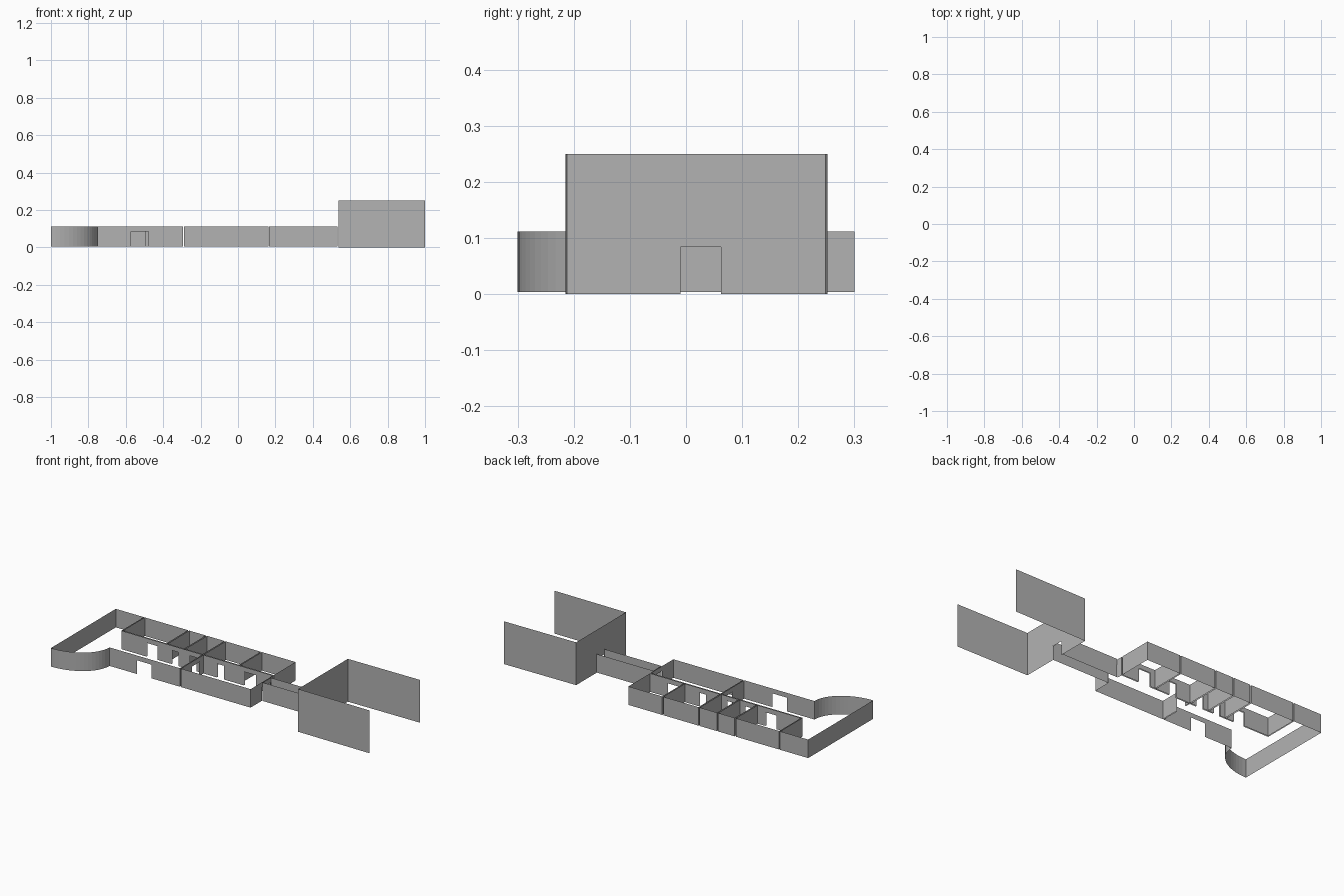
import bpy, math

if "Cube" in bpy.data.objects:
    bpy.data.objects.remove(bpy.data.objects["Cube"])

Z0, Z1, DOOR = 0.004, 0.112, 0.084

# dark grey wall paint
paint = bpy.data.materials.new("wall_grey")
paint.diffuse_color = (0.45, 0.45, 0.45, 1)
paint.use_nodes = True
paint.node_tree.nodes["Principled BSDF"].inputs["Base Color"].default_value = paint.diffuse_color


def wall_quads(p, q, z0, z1, doors):
    """Vertical panels from p to q, leaving an opening below a lintel for each door.
    Doors are (axis, fixed coordinate, start, end)."""
    axis = 0 if abs(p[0] - q[0]) > abs(p[1] - q[1]) else 1
    cuts = []
    length = q[axis] - p[axis]
    for a, fixed, s, e in doors:
        if a == axis and abs(p[1 - a] - fixed) < 0.004 and abs(q[1 - a] - fixed) < 0.004:
            t = sorted(((s - p[a]) / length, (e - p[a]) / length))
            if t[0] > 0 and t[1] < 1:
                cuts.append(t)
    spans, pos = [], 0
    for s, e in sorted(cuts):
        spans += [(pos, s, z0), (s, e, DOOR)]
        pos = e
    spans.append((pos, 1, z0))
    at = lambda t: (p[0] + (q[0] - p[0]) * t, p[1] + (q[1] - p[1]) * t)
    return [[(*at(s), b), (*at(e), b), (*at(e), z1), (*at(s), z1)] for s, e, b in spans]


def shell(name, outline, doors=(), z0=Z0, z1=Z1, closed=True):
    """Thin wall shell following a floor outline."""
    pairs = list(zip(outline, outline[1:] + outline[:1]))
    if not closed:
        pairs.pop()
    verts, faces = [], []
    for p, q in pairs:
        for quad in wall_quads(p, q, z0, z1, doors):
            faces.append(list(range(len(verts), len(verts) + 4)))
            verts += quad
    mesh = bpy.data.meshes.new(name)
    mesh.from_pydata(verts, [], faces)
    mesh.materials.append(paint)
    obj = bpy.data.objects.new(name, mesh)
    bpy.context.collection.objects.link(obj)
    return obj


def rect(x0, x1, y0, y1):
    return [(x0, y0), (x1, y0), (x1, y1), (x0, y1)]


# back rooms: x range and door range
back_rooms = [(-0.813, -0.533, -0.655, -0.585),
              (-0.525, -0.418, -0.492, -0.45),
              (-0.41, -0.298, -0.38, -0.335),
              (-0.29, -0.063, -0.20, -0.155),
              (-0.056, 0.162, -0.026, 0.05)]
for i, (x0, x1, d0, d1) in enumerate(back_rooms):
    shell(f"back_room_{i + 1}", rect(x0, x1, 0.10, 0.30), [(0, 0.10, d0, d1)])

# main hall with the curved corner
curve = [(-1 + 0.25 * math.sin(a), -0.115 - 0.185 * math.cos(a))
         for a in (math.pi / 2 * k / 16 for k in range(17))]
hall = curve + [(-0.295, -0.115), (-0.295, 0.093), (-0.819, 0.093), (-0.819, 0.30), (-1, 0.30)]
hall_doors = [(0, -0.115, -0.572, -0.478), (1, -0.295, -0.01, 0.062)]
hall_doors += [(0, 0.093, d0, d1) for _, _, d0, d1 in back_rooms[:3]]
shell("main_hall", hall, hall_doors)

# front room
front_doors = [(1, -0.289, -0.01, 0.062), (1, 0.162, -0.01, 0.062)]
front_doors += [(0, 0.093, d0, d1) for _, _, d0, d1 in back_rooms[3:]]
shell("front_room", rect(-0.289, 0.162, -0.115, 0.093), front_doors)

# connecting corridor
for side, y in (("front", -0.01), ("back", 0.064)):
    shell(f"corridor_{side}_wall", [(0.167, y), (0.533, y)], closed=False)
for end, x in (("left", 0.167), ("right", 0.533)):
    shell(f"corridor_{end}_lintel", [(x, -0.01), (x, 0.064)], z0=DOOR, closed=False)

# tall room, open on its right side
shell("tall_room", [(1.0, 0.252), (0.536, 0.249), (0.536, -0.211), (1.0, -0.215)],
      [(1, 0.536, -0.01, 0.062)], z0=0, z1=0.25, closed=False)
